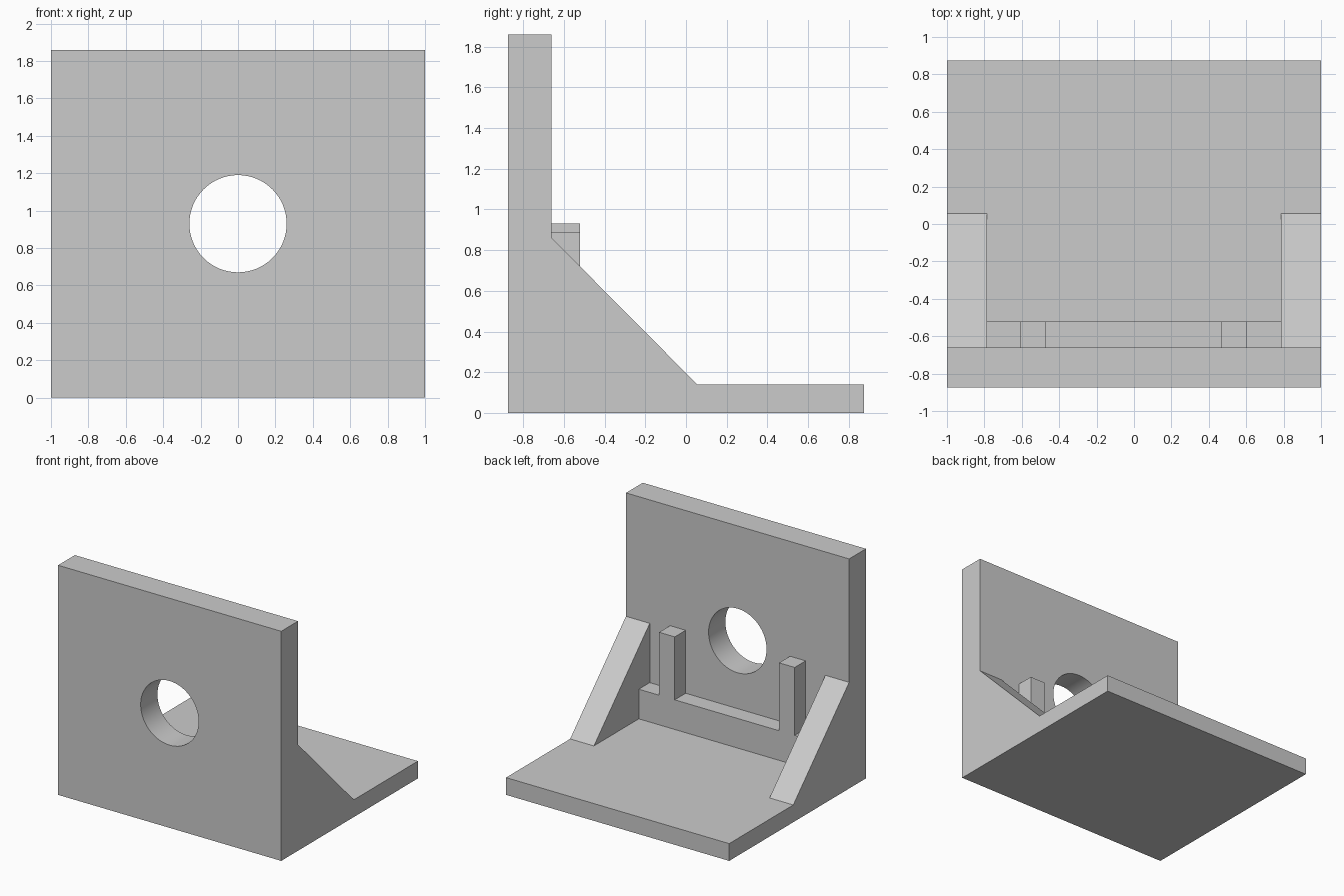
import bpy
import bmesh
from math import radians
from mathutils import Matrix

if "Cube" in bpy.data.objects:
    bpy.data.objects.remove(bpy.data.objects["Cube"], do_unlink=True)

GREY = (0.6, 0.6, 0.6, 1.0)
grey = bpy.data.materials.new("plain grey")
grey.use_nodes = True
grey.diffuse_color = GREY
grey.node_tree.nodes["Principled BSDF"].inputs["Base Color"].default_value = GREY

# Shared dimensions
FRONT, PLATE_BACK, BACK = -0.875, -0.66, 0.875
BAR_BACK = -0.52
BASE_TOP, BAR_TOP, PLATE_TOP = 0.14, 0.38, 1.86
GUSSET_IN = 0.787
HOLE_Z, HOLE_R = 0.93, 0.26


def prism(name, profile, x0, x1):
    """Extrude a (y, z) profile from x0 to x1."""
    bm = bmesh.new()
    face = bm.faces.new([bm.verts.new((x0, y, z)) for y, z in profile])
    out = bmesh.ops.extrude_face_region(bm, geom=[face])
    moved = [v for v in out["geom"] if isinstance(v, bmesh.types.BMVert)]
    bmesh.ops.translate(bm, verts=moved, vec=(x1 - x0, 0, 0))
    bmesh.ops.recalc_face_normals(bm, faces=bm.faces)
    mesh = bpy.data.meshes.new(name)
    bm.to_mesh(mesh)
    bm.free()
    mesh.materials.append(grey)
    obj = bpy.data.objects.new(name, mesh)
    bpy.context.collection.objects.link(obj)
    return obj


def box(name, x0, x1, y0, y1, z0, z1):
    return prism(name, [(y0, z0), (y1, z0), (y1, z1), (y0, z1)], x0, x1)


# Base slab behind the upright plate
box("base_plate", -1, 1, PLATE_BACK, BACK, 0, BASE_TOP)

# Upright plate with a round through hole
plate = box("upright_plate", -1, 1, FRONT, PLATE_BACK, 0, PLATE_TOP)
bpy.ops.mesh.primitive_cylinder_add(vertices=64, radius=HOLE_R, depth=1,
                                    location=(0, PLATE_BACK, HOLE_Z),
                                    rotation=(radians(90), 0, 0))
cutter = bpy.context.object
cutter.name = "hole_cutter"
cutter.hide_render = True
cutter.data.materials.append(grey)
cut = plate.modifiers.new("hole", "BOOLEAN")
cut.operation = "DIFFERENCE"
cut.solver = "EXACT"
cut.object = cutter
bpy.ops.object.select_all(action="DESELECT")
plate.select_set(True)
bpy.context.view_layer.objects.active = plate
bpy.ops.object.modifier_apply(modifier=cut.name)
bpy.data.objects.remove(cutter, do_unlink=True)
bpy.ops.object.shade_smooth_by_angle(angle=radians(30))

# Sloped side gussets
slope = [(PLATE_BACK, BASE_TOP), (0.055, BASE_TOP), (PLATE_BACK, 0.86)]
prism("left_gusset", slope, GUSSET_IN, 1)
prism("right_gusset", slope, -1, -GUSSET_IN)

# Low bar along the plate, with a post near each end
box("cross_bar", -GUSSET_IN, GUSSET_IN, PLATE_BACK, BAR_BACK, BASE_TOP, BAR_TOP)
box("left_post", 0.465, 0.605, PLATE_BACK, BAR_BACK, BAR_TOP, 0.89)
box("right_post", -0.61, -0.47, PLATE_BACK, BAR_BACK, BAR_TOP, 0.93)
